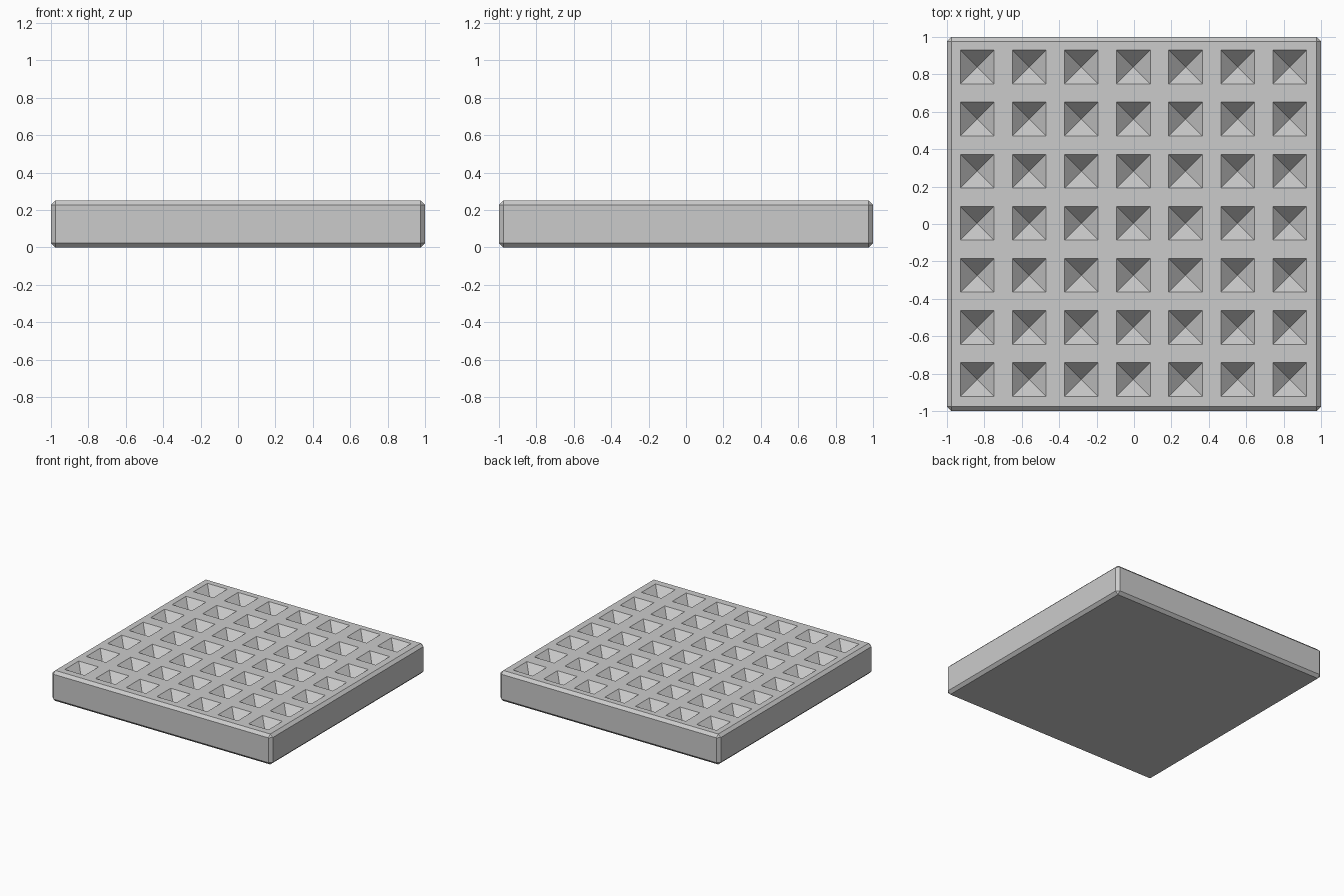
import bpy, bmesh, math
from mathutils import Matrix

if "Cube" in bpy.data.objects:
    bpy.data.objects.remove(bpy.data.objects["Cube"])

HEIGHT, CHAMFER = 0.25, 0.023
COUNT, PITCH, PIT, DEPTH = 7, 0.2785, 0.18, 0.10
LIFT = 0.05  # cutter overshoot above the top face


def make_object(name, bm):
    mesh = bpy.data.meshes.new(name)
    bm.to_mesh(mesh)
    bm.free()
    obj = bpy.data.objects.new(name, mesh)
    bpy.context.collection.objects.link(obj)
    return obj


grey = bpy.data.materials.new("plain grey")
grey.diffuse_color = (0.6, 0.6, 0.6, 1)
grey.use_nodes = True
grey.node_tree.nodes["Principled BSDF"].inputs["Base Color"].default_value = grey.diffuse_color

# Square slab with chamfered edges
bm = bmesh.new()
bmesh.ops.create_cube(bm, size=1, matrix=Matrix.Translation((0, 0, HEIGHT / 2))
                      @ Matrix.Diagonal((2, 2, HEIGHT, 1)))
bmesh.ops.bevel(bm, geom=bm.edges[:], offset=CHAMFER, offset_type='OFFSET',
                segments=1, profile=0.5, affect='EDGES')
slab = make_object("pitted_slab", bm)
slab.data.materials.append(grey)

# Upside-down pyramids, one for each pit
bm = bmesh.new()
full = DEPTH + LIFT
radius = PIT / 2 * math.sqrt(2) * full / DEPTH
for i in range(COUNT):
    for j in range(COUNT):
        x = (i - (COUNT - 1) / 2) * PITCH - 0.003
        y = (j - (COUNT - 1) / 2) * PITCH + 0.004
        place = Matrix.Translation((x, y, HEIGHT - DEPTH + full / 2))
        bmesh.ops.create_cone(bm, cap_ends=True, segments=4, radius1=0,
                              radius2=radius, depth=full,
                              matrix=place @ Matrix.Rotation(math.pi / 4, 4, 'Z'))
bmesh.ops.remove_doubles(bm, verts=bm.verts[:], dist=1e-5)
bmesh.ops.recalc_face_normals(bm, faces=bm.faces[:])
cutter = make_object("pit_cutter", bm)
cutter.data.materials.append(grey)
cutter.hide_render = True

# Cut the pits into the slab
mod = slab.modifiers.new("pits", 'BOOLEAN')
mod.operation = 'DIFFERENCE'
mod.solver = 'EXACT'
mod.object = cutter
bpy.context.view_layer.objects.active = slab
slab.select_set(True)
bpy.ops.object.modifier_apply(modifier=mod.name)
bpy.data.objects.remove(cutter)
